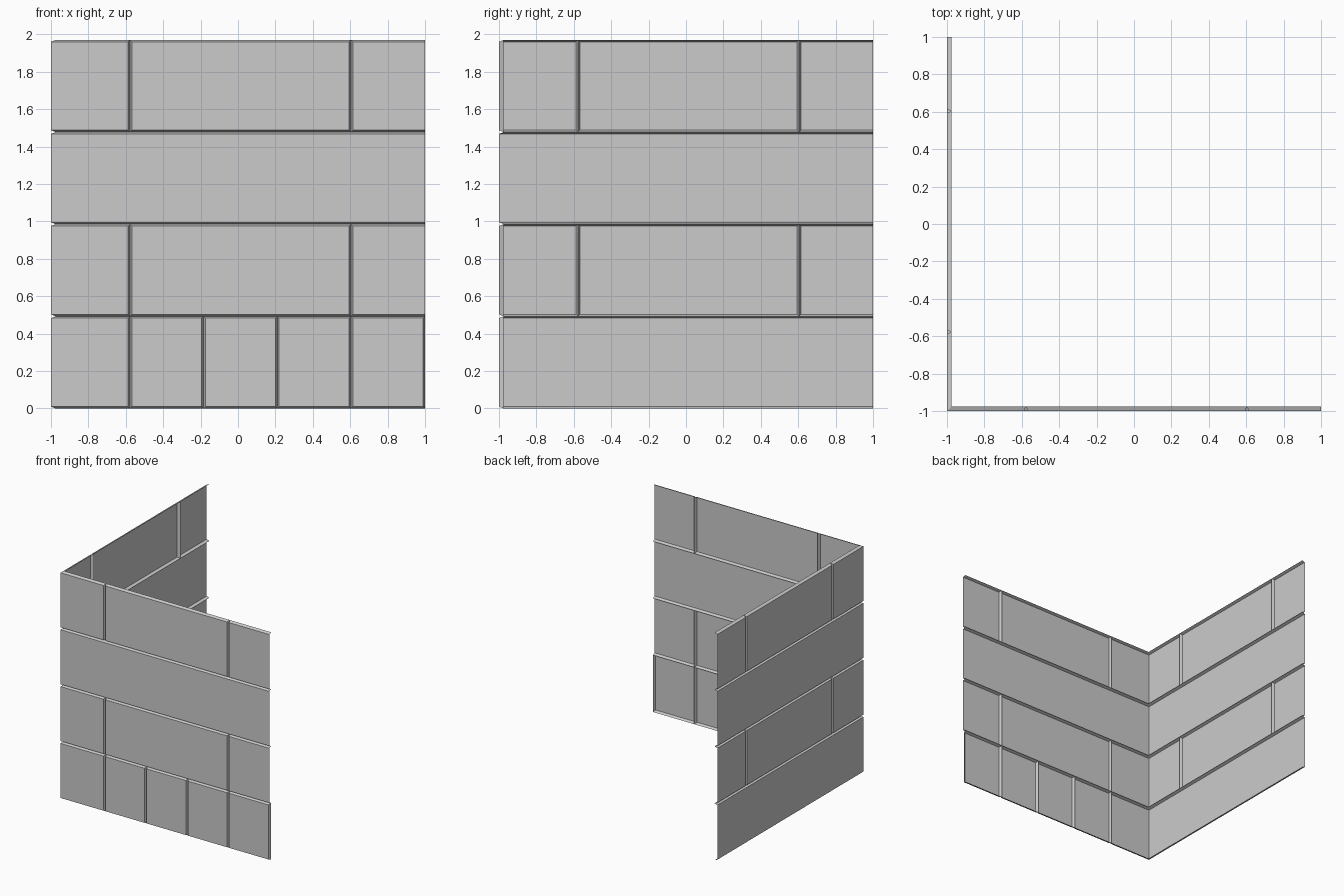
import bpy, bmesh

if "Cube" in bpy.data.objects:
    bpy.data.objects.remove(bpy.data.objects["Cube"])

D = 0.025        # groove depth
W = 0.01         # half groove width
ROW = 0.4925     # course height
CUTS = [-0.578, 0.604]
BRICKS = [-0.578, -0.184, 0.21, 0.604]


def slab(bm, place, u0, u1, z0, z1, last_groove):
    """One thin cladding slab: flat face plus bevels sinking to the joint lines."""
    corner, end = u0 <= -1, u1 >= 0.99 and not last_groove
    a0 = u0 if corner else u0 + W
    a1 = u1 if end else u1 - W
    inner = [(a0, z0 + W), (a1, z0 + W), (a1, z1 - W), (a0, z1 - W)]
    o0 = u0 + D if corner else u0          # mitre at the wall corner
    outer = [(o0, z0), (u1, z0), (u1, z1), (o0, z1)]
    vi = [bm.verts.new(place(u, 0, z)) for u, z in inner]
    vo = [bm.verts.new(place(u, D, z)) for u, z in outer]
    bm.faces.new(vi)
    for i in range(4):
        if (i == 1 and end) or (i == 3 and corner):
            continue
        j = (i + 1) % 4
        bm.faces.new((vo[i], vo[j], vi[j], vi[i]))


def wall(name, place, rows, flip):
    bm = bmesh.new()
    for r, (cuts, stop, groove) in enumerate(rows):
        us = [-1] + cuts + [stop]
        for k in range(len(us) - 1):
            last = groove or k < len(us) - 2
            slab(bm, place, us[k], us[k + 1], r * ROW, (r + 1) * ROW, last)
    bmesh.ops.remove_doubles(bm, verts=bm.verts, dist=0.0005)
    if flip:
        bmesh.ops.reverse_faces(bm, faces=bm.faces)
    me = bpy.data.meshes.new(name)
    bm.to_mesh(me)
    bm.free()
    bpy.context.collection.objects.link(bpy.data.objects.new(name, me))


# front wall: short bricks in the bottom course, ending in a half joint
wall("front_wall", lambda u, d, z: (u, -1 + d, z),
     [(BRICKS, 1, True), (CUTS, 1, False), ([], 1, False), (CUTS, 1, False)], False)

# left wall: plain and jointed courses alternate
wall("left_wall", lambda u, d, z: (-1 + d, u, z),
     [([], 1, False), (CUTS, 1, False), ([], 1, False), (CUTS, 1, False)], True)
